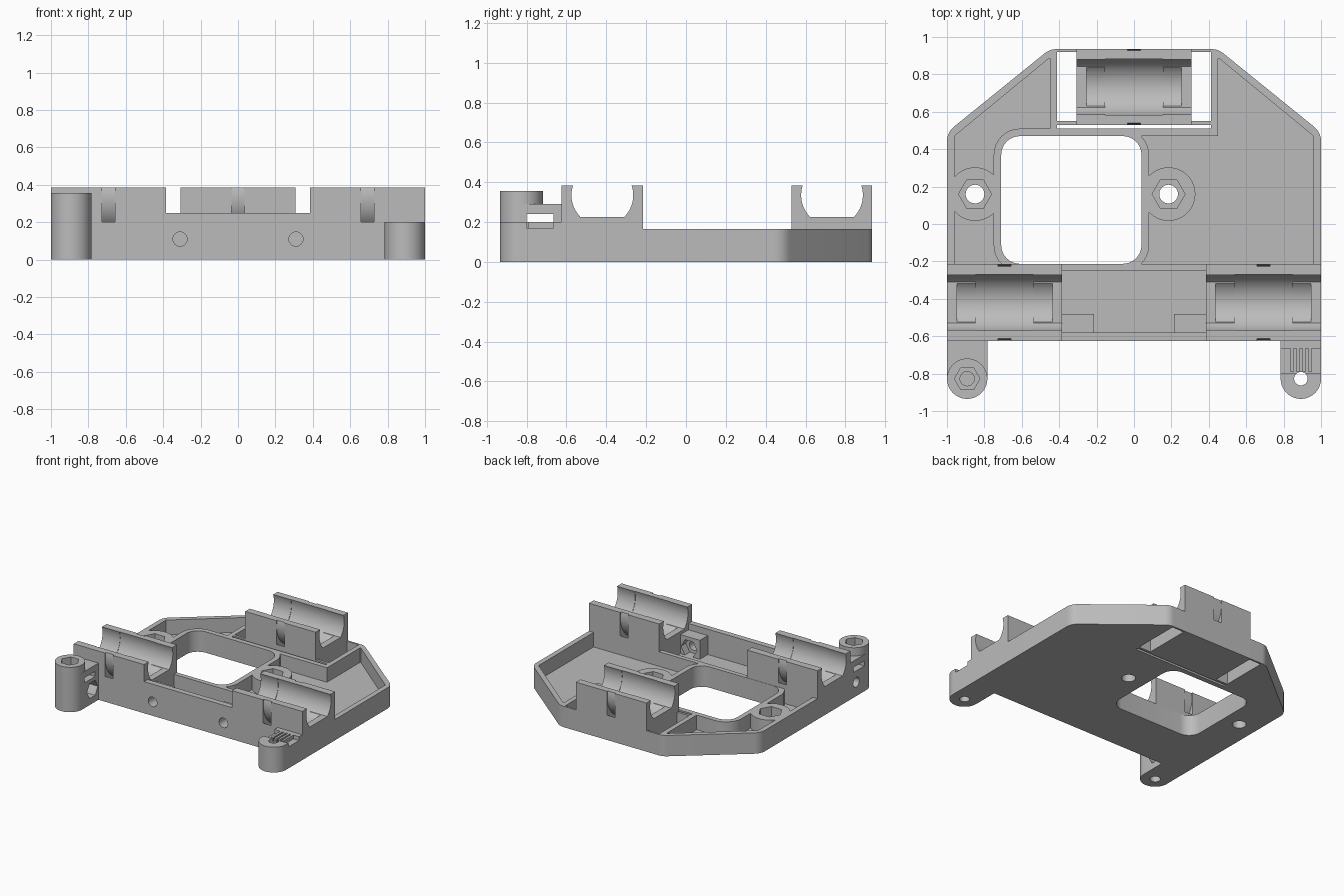
import bpy, bmesh
from math import cos, sin, pi, radians, sqrt, asin, tan
from mathutils import Vector

if "Cube" in bpy.data.objects:
    bpy.data.objects.remove(bpy.data.objects["Cube"], do_unlink=True)

grey = bpy.data.materials.new("plain grey")
grey.use_nodes = True
colour = (0.5, 0.5, 0.5, 1)
grey.diffuse_color = colour
grey.node_tree.nodes["Principled BSDF"].inputs["Base Color"].default_value = colour


# --- helpers ---
def prism(name, pts, lo, hi, axis="z"):
    """Extrude a 2D outline along an axis."""
    place = {"x": lambda a, b, c: (c, a, b),
             "y": lambda a, b, c: (a, c, b),
             "z": lambda a, b, c: (a, b, c)}[axis]
    bm = bmesh.new()
    low = [bm.verts.new(place(a, b, lo)) for a, b in pts]
    high = [bm.verts.new(place(a, b, hi)) for a, b in pts]
    bm.faces.new(low)
    bm.faces.new(high)
    for i in range(len(pts)):
        j = (i + 1) % len(pts)
        bm.faces.new((low[i], low[j], high[j], high[i]))
    bmesh.ops.recalc_face_normals(bm, faces=bm.faces)
    mesh = bpy.data.meshes.new(name)
    bm.to_mesh(mesh)
    bm.free()
    mesh.materials.append(grey)
    ob = bpy.data.objects.new(name, mesh)
    bpy.context.collection.objects.link(ob)
    return ob


def rect(x0, x1, y0, y1):
    return [(x0, y0), (x1, y0), (x1, y1), (x0, y1)]


def arc(x, y, r, start=0, end=2 * pi, n=56):
    return [(x + r * cos(start + (end - start) * i / n),
             y + r * sin(start + (end - start) * i / n)) for i in range(n)]


def hexagon(x, y, r):
    return arc(x, y, r, n=6)


def box(x0, x1, y0, y1, z0, z1, name="cutter"):
    return prism(name, rect(x0, x1, y0, y1), z0, z1)


def rounded(corners, r, n=8):
    """Fillet the corners of a convex counter-clockwise outline."""
    out = []
    for i, c in enumerate(corners):
        c = Vector(c)
        a = (Vector(corners[i - 1]) - c).normalized()
        b = (Vector(corners[(i + 1) % len(corners)]) - c).normalized()
        half = a.angle(b) / 2
        mid = c + (a + b).normalized() * r / sin(half)
        p, q = (c + d * r / tan(half) - mid for d in (a, b))
        turn = p.angle(q)
        for k in range(n + 1):
            t = k / n
            v = (p * sin((1 - t) * turn) + q * sin(t * turn)) / sin(turn)
            out.append(tuple(mid + v))
    return out


def combine(target, others, operation="DIFFERENCE"):
    for other in others:
        mod = target.modifiers.new("combine", "BOOLEAN")
        mod.operation = operation
        mod.solver = "EXACT"
        mod.object = other
        bpy.context.view_layer.objects.active = target
        bpy.ops.object.modifier_apply(modifier=mod.name)
        bpy.data.objects.remove(other, do_unlink=True)


def bearing_cutters(xc, yc):
    """Bearing bed with end lips, wider middle band and a cable tie ring."""
    zc, r, lip = 0.335, 0.155, 0.225
    drop = asin((zc - lip) / r)
    open_end = arc(yc, zc, r, -drop, pi + drop) + [(yc - r * cos(drop), lip)]
    tie = prism("tie", arc(yc, zc, 0.245), xc - 0.035, xc + 0.035, "x")
    combine(tie, [prism("core", arc(yc, zc, 0.2), xc - 0.1, xc + 0.1, "x")])
    return [prism("ends", open_end, xc - 0.33, xc + 0.33, "x"),
            prism("bed", arc(yc, zc, 0.151), xc - 0.255, xc + 0.255, "x"),
            prism("band", arc(yc, zc, 0.158), xc - 0.155, xc + 0.155, "x"),
            tie]


FLOOR, RIM = 0.05, 0.165
BACK, FRONT, SEAM = 0.935, -0.625, -0.215
BOSSES = [(-0.85, 0.16), (0.185, 0.16)]

# --- tray with rim, window, bosses and rear bay ---
tray = prism("tray", [(-1, SEAM), (1, SEAM)] + rounded(
    [(1, -0.2), (1, 0.49), (0.45, BACK), (-0.45, BACK), (-1, 0.49), (-1, -0.2)],
    0.1)[9:-9], 0, RIM)
pocket = prism("pocket", [(-0.96, SEAM - 0.05), (0.96, SEAM - 0.05), (0.96, 0.47),
                          (0.455, 0.885), (-0.455, 0.885), (-0.96, 0.47)], FLOOR, 0.3)
keep = [prism("window_wall", rounded(rect(-0.75, 0.08, -0.255, 0.51), 0.14), 0, 0.4),
        box(-0.5, 0.45, 0.47, 0.51, 0, 0.4),
        box(-0.45, 0.45, 0.48, 1, 0, 0.4)]
keep += [prism("boss", arc(x, y, 0.143), 0, 0.4) for x, y in BOSSES]
combine(pocket, keep)
cuts = [pocket,
        prism("window", rounded(rect(-0.71, 0.04, -0.213, 0.47), 0.1), -1, 1),
        box(-0.412, 0.412, 0.51, 0.53, -1, 1),
        box(-0.412, 0.412, 0.55, 0.92, -1, 1)]
for x, y in BOSSES:
    cuts += [prism("nut", hexagon(x, y, 0.088), 0.08, 1),
             prism("bolt", arc(x, y, 0.05), -1, 1)]
combine(tray, cuts)

# --- rear bearing holder ---
rear_holder = box(-0.308, 0.308, 0.53, BACK, 0, 0.385, "rear_bearing_holder")
combine(rear_holder, bearing_cutters(0, 0.733))

# --- front beam with two bearing holders and a trough between ---
beam = prism("front_beam", [(-1, 0), (1, 0), (1, 0.385), (0.385, 0.385), (0.385, 0.25),
                            (-0.385, 0.25), (-0.385, 0.385), (-1, 0.385)],
             FRONT, SEAM, "y")
combine(beam, [box(-0.385, 0.385, -0.58, -0.25, FLOOR, 1),
               box(-0.385, 0.385, -0.3, 0, RIM, 1)])
combine(beam, bearing_cutters(-0.692, -0.42) + bearing_cutters(0.692, -0.42))

# nut blocks inside the trough, with screws through the front wall
for s in (-1, 1):
    x0, x1 = sorted((s * 0.215, s * 0.385))
    combine(beam, [box(x0, x1, -0.58, -0.48, FLOOR, 0.2)], "UNION")
    combine(beam, [prism("screw", arc(s * 0.31, 0.11, 0.038), -0.7, -0.4, "y"),
                   prism("nut", hexagon(s * 0.31, 0.11, 0.07), -0.54, -0.4, "y")])


# --- belt posts ---
def post(name, x, height):
    y, r = -0.827, 0.108
    outline = arc(x, y, r, pi, 2 * pi, 28) + [(x + r, y), (x + r, FRONT), (x - r, FRONT)]
    return prism(name, outline, 0, height)


PX, PY = 0.892, -0.827
tall = post("tall_belt_post", -PX, 0.29)
combine(tall, [prism("barrel", arc(-PX, PY, 0.108), 0.1, 0.355)], "UNION")
combine(tall, [box(-1.1, -0.7, -0.8, -0.665, 0.2, 0.24),
               prism("nut", hexagon(-PX, PY, 0.068), 0.27, 1),
               prism("bolt_top", arc(-PX, PY, 0.038), 0.255, 1),
               prism("bolt_low", arc(-PX, PY, 0.038), -1, 0.18),
               prism("side_screw", arc(-0.7, 0.11, 0.038), -1.1, -0.7, "x"),
               prism("side_nut", hexagon(-0.7, 0.11, 0.068), -0.86, -0.7, "x")])

low = post("low_belt_post", PX, 0.2)
combine(low, [box(0.7, 1.1, -0.8, -0.665, 0.17, 0.3),
              prism("bolt", arc(PX, PY, 0.036), -1, 1)])
ribs = [box(x - 0.009, x + 0.009, -0.79, -0.664, 0.169, 0.2, "belt_rib")
        for x in (0.845, 0.877, 0.909, 0.941)]

# --- finish ---
for ob in [tray, rear_holder, beam, tall, low] + ribs:
    bpy.ops.object.select_all(action="DESELECT")
    ob.select_set(True)
    bpy.context.view_layer.objects.active = ob
    bpy.ops.object.shade_smooth_by_angle(angle=radians(25))
